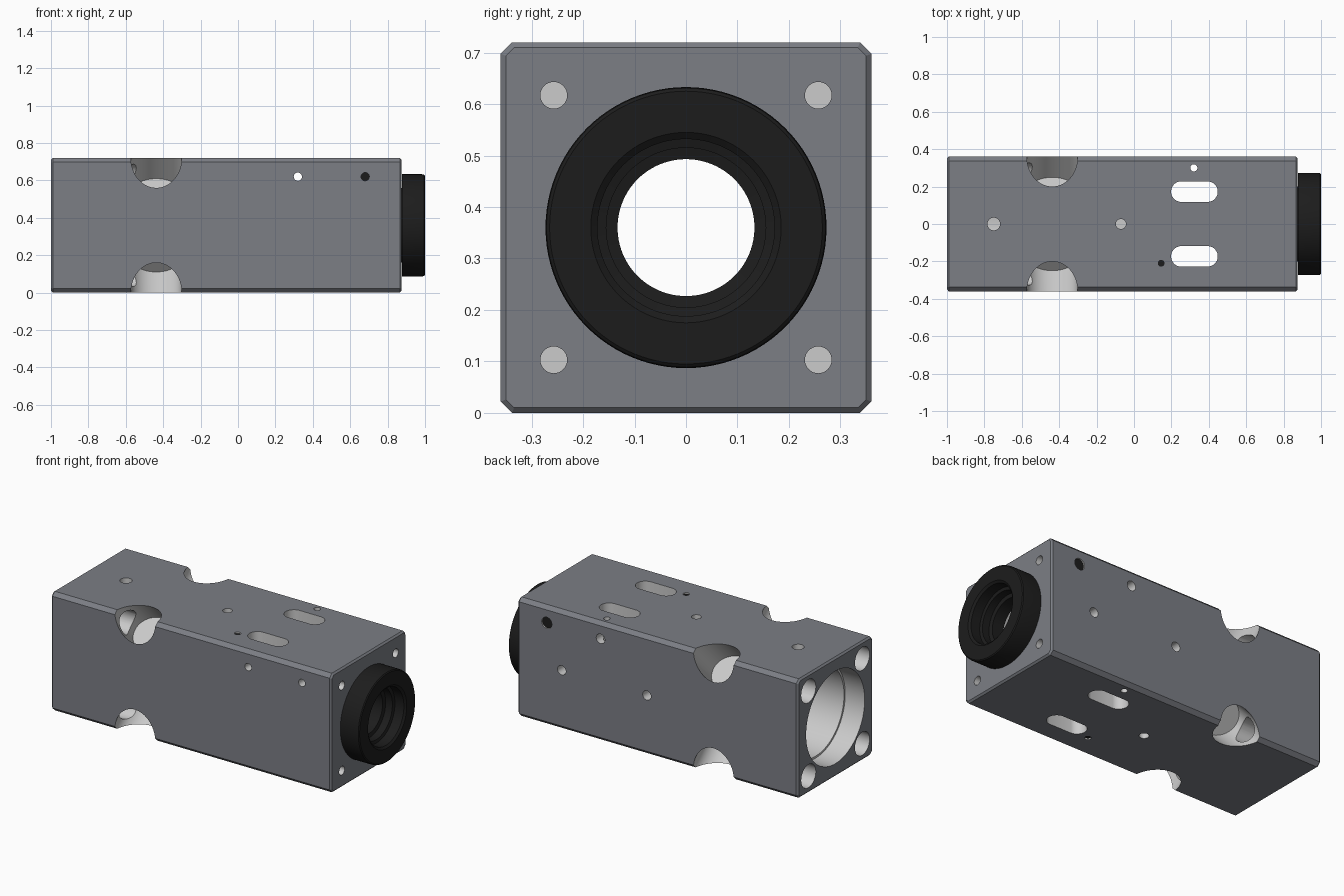
import bpy, bmesh, math
from mathutils import Vector, Matrix

if "Cube" in bpy.data.objects:
    bpy.data.objects.remove(bpy.data.objects["Cube"])

CZ = 0.36  # height of the long axis


def material(name, r, g, b):
    m = bpy.data.materials.new(name)
    m.diffuse_color = (r, g, b, 1)
    m.use_nodes = True
    m.node_tree.nodes["Principled BSDF"].inputs["Base Color"].default_value = m.diffuse_color
    return m


PAINT = material("grey_paint", 0.20, 0.21, 0.235)
METAL = material("bare_metal", 0.6, 0.61, 0.63)
BLACK = material("black_finish", 0.012, 0.012, 0.012)


def loft(name, rings, mat, closed=False):
    """Skin a list of equal-length rings; cap the ends or close the loop."""
    bm = bmesh.new()
    vs = [[bm.verts.new(p) for p in ring] for ring in rings]
    n = len(vs[0])
    for i in range(len(vs) if closed else len(vs) - 1):
        a, b = vs[i], vs[(i + 1) % len(vs)]
        for j in range(n):
            k = (j + 1) % n
            bm.faces.new((a[j], a[k], b[k], b[j]))
    if not closed:
        bm.faces.new(vs[0])
        bm.faces.new(vs[-1])
    bmesh.ops.recalc_face_normals(bm, faces=bm.faces)
    me = bpy.data.meshes.new(name)
    bm.to_mesh(me)
    bm.free()
    me.materials.append(mat)
    ob = bpy.data.objects.new(name, me)
    bpy.context.collection.objects.link(ob)
    return ob


def smooth(ob):
    bpy.ops.object.select_all(action='DESELECT')
    ob.select_set(True)
    bpy.context.view_layer.objects.active = ob
    bpy.ops.object.shade_smooth_by_angle(angle=math.radians(30))


def rod(name, start, end, r, mat=METAL, rx=None, n=48):
    """Cylinder between two points; rx is an optional radius along x."""
    a, b = Vector(start), Vector(end)
    d = (b - a).normalized()
    u = Vector((0, 1, 0)) if abs(d.x) > 0.9 else Vector((1, 0, 0))
    v = d.cross(u)
    ang = [2 * math.pi * i / n for i in range(n)]
    circle = [u * math.cos(t) * (rx or r) + v * math.sin(t) * r for t in ang]
    return loft(name, [[a + c for c in circle], [b + c for c in circle]], mat)


# Chamfered square body
def section(x, h, c):
    k = h - c
    pts = [(k, h), (h, k), (h, -k), (k, -h), (-k, -h), (-h, -k), (-h, k), (-k, h)]
    return [(x, y, CZ + z) for y, z in pts]


body = loft("camera_body", [section(-1.0, 0.35, 0.016), section(-0.99, 0.36, 0.022),
                            section(0.865, 0.36, 0.022), section(0.875, 0.35, 0.016)], PAINT)

cutters = []


def cut(start, end, r, **kw):
    n = kw.pop("n", 32)
    cutters.append(rod("cutter", start, end, r, n=n, **kw))


# Stepped main bore
cut((-1.1, 0, CZ), (-0.87, 0, CZ), 0.28, n=96)
cut((-0.9, 0, CZ), (-0.61, 0, CZ), 0.268, n=96)
cut((-0.65, 0, CZ), (0.95, 0, CZ), 0.21, n=96)

# Corner fixings: rear counterbores, edge pockets, front screw holes
for sy in (-1, 1):
    for sz in (-1, 1):
        y, z = 0.257 * sy, CZ + 0.257 * sz
        cut((-1.1, y, z), (-0.36, y, z), 0.07)
        cut((0.73, y, z), (0.95, y, z), 0.026)
        s = math.sqrt(0.5)
        cut((-0.437, sy * 0.24 * s, CZ + sz * 0.24 * s),
            (-0.437, sy * 0.7 * s, CZ + sz * 0.7 * s), 0.113, rx=0.136, n=64)

# Long slots right through from top to bottom
for sy in (-1, 1):
    outline = []
    for i in range(32):
        t = math.pi * (i + 0.5) / 16 - math.pi / 2
        outline.append((0.323 + math.copysign(0.07, math.cos(t)) + 0.055 * math.cos(t),
                        sy * 0.173 + 0.055 * math.sin(t)))
    cutters.append(loft("cutter", [[(x, y, z) for x, y in outline] for z in (-0.1, 0.82)], METAL))

# Small holes in the top, bottom, front and rear faces
cut((-0.75, 0, 0.6), (-0.75, 0, 0.8), 0.034)
cut((-0.07, 0, 0.62), (-0.07, 0, 0.8), 0.027)
cut((-0.07, 0, -0.1), (-0.07, 0, 0.1), 0.027)
cut((0.32, 0.3, -0.1), (0.32, 0.3, 0.82), 0.019)
cut((0.32, -0.5, 0.62), (0.32, 0.5, 0.62), 0.022)
cut((0.32, 0.3, 0.62), (0.32, 0.5, 0.62), 0.029)
cut((0.68, -0.5, 0.62), (0.68, 0.5, 0.62), 0.022)
cut((0.68, 0.31, 0.62), (0.68, 0.5, 0.62), 0.034)
cut((0.145, -0.21, -0.1), (0.145, -0.21, 0.82), 0.018)
for x in (0.01, 0.58):
    cut((x, 0.26, CZ), (x, 0.5, CZ), 0.028)

bpy.context.view_layer.objects.active = body
for c in cutters:
    m = body.modifiers.new("cut", 'BOOLEAN')
    m.operation = 'DIFFERENCE'
    m.solver = 'EXACT'
    m.material_mode = 'TRANSFER'
    m.object = c
    bpy.ops.object.modifier_apply(modifier=m.name)
    bpy.data.objects.remove(c, do_unlink=True)
smooth(body)

# Black plugs seated in their holes
for name, a, b, r in (("rear_plug", (0.68, 0.311, 0.62), (0.68, 0.352, 0.62), 0.034),
                      ("top_plug", (0.145, -0.21, 0.65), (0.145, -0.21, 0.712), 0.018),
                      ("bottom_plug", (0.145, -0.21, 0.008), (0.145, -0.21, 0.07), 0.018)):
    smooth(rod(name, a, b, r, BLACK, n=32))

# Turned black lens mount
profile = [(0.86, 0.262), (0.985, 0.273), (0.995, 0.271), (1.0, 0.265), (1.0, 0.185), (0.99, 0.172),
           (0.93, 0.172), (0.925, 0.155), (0.88, 0.155), (0.875, 0.133), (0.80, 0.133), (0.80, 0.2),
           (0.86, 0.2)]
profile[0:1] = [(0.876, 0.2), (0.876, 0.273)]
profile[-1] = (0.874, 0.2)
N = 96
mount = loft("lens_mount", [[(x, r * math.cos(2 * math.pi * i / N), CZ + r * math.sin(2 * math.pi * i / N))
                             for i in range(N)] for x, r in profile], BLACK, closed=True)
smooth(mount)
